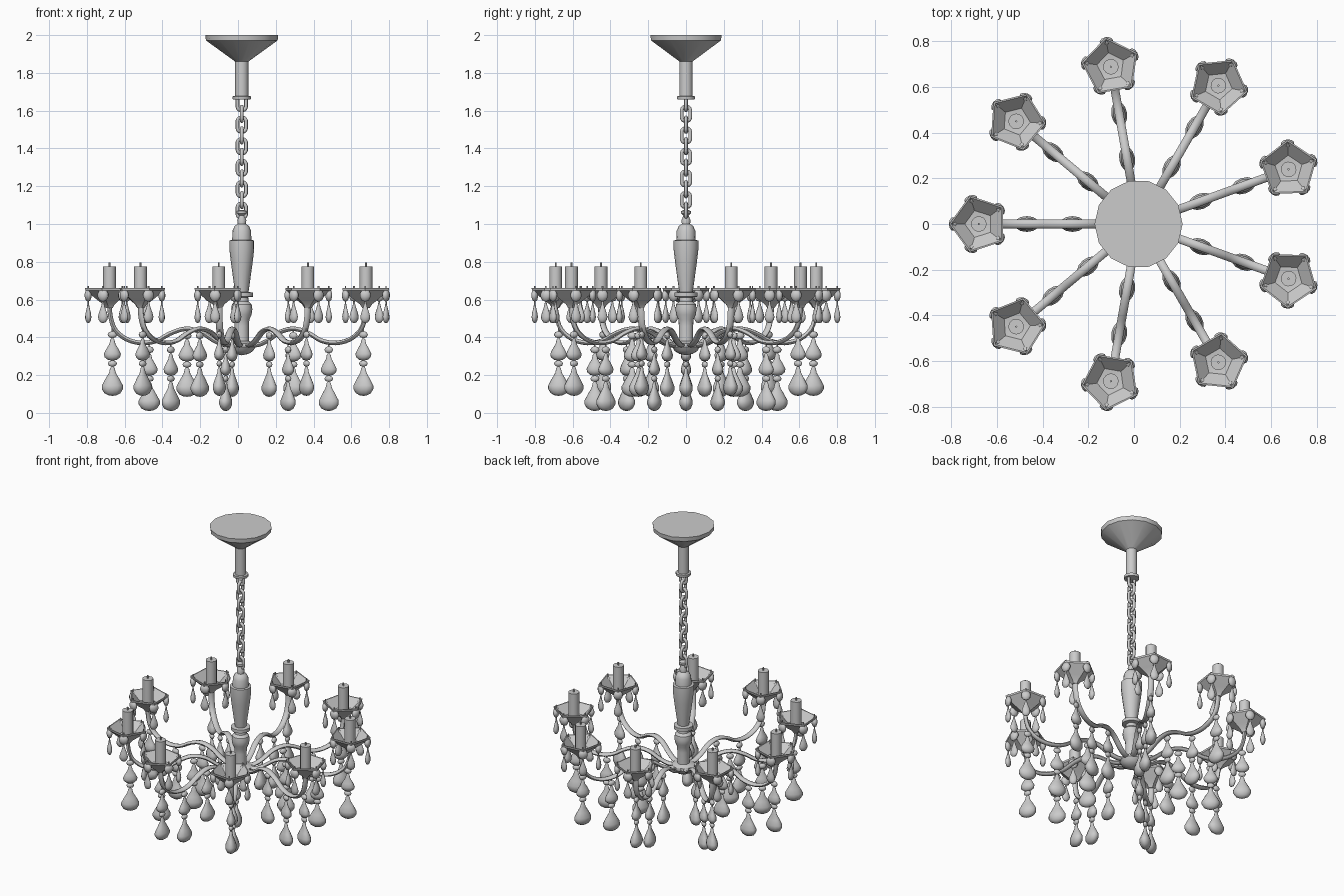
import bpy, bmesh, math
from mathutils import Vector, Matrix

if "Cube" in bpy.data.objects:
    bpy.data.objects.remove(bpy.data.objects["Cube"])

CX = 0.02          # axis of the chandelier
ARMS = 9
T = math.tau


def skin(bm, rings, closed=False, caps=True):
    """Join rings of points with quads."""
    vs = [[bm.verts.new(p) for p in r] for r in rings]
    n = len(vs[0])
    for k in range(len(vs) if closed else len(vs) - 1):
        a, b = vs[k], vs[(k + 1) % len(vs)]
        for i in range(n):
            j = (i + 1) % n
            bm.faces.new((a[i], a[j], b[j], b[i]))
    if caps and not closed:
        bm.faces.new(vs[0])
        bm.faces.new(vs[-1])


def lathe(bm, prof, sides, at=(0, 0, 0), sx=1, sy=1, turn=0.0, phase=0.0):
    """Revolve (radius, height) points, optionally flattened and turned."""
    m = Matrix.Translation(at) @ Matrix.Rotation(turn, 4, 'Z')
    skin(bm, [[m @ Vector((max(r, 0.0005) * math.cos(T * i / sides + phase) * sx,
                           max(r, 0.0005) * math.sin(T * i / sides + phase) * sy, z))
               for i in range(sides)] for r, z in prof])


def mesh_of(bm, name, angle=35):
    bmesh.ops.recalc_face_normals(bm, faces=bm.faces)
    me = bpy.data.meshes.new(name)
    bm.to_mesh(me)
    bm.free()
    me.shade_smooth()
    me.set_sharp_from_angle(angle=math.radians(angle))
    return me


def place(me, name, turn=0.0, z=0.0):
    ob = bpy.data.objects.new(name, me)
    ob.location = (CX, 0, z)
    ob.rotation_euler = (0, 0, turn)
    bpy.context.collection.objects.link(ob)
    return ob


def turned(name, prof, sides):
    bm = bmesh.new()
    lathe(bm, prof, sides)
    place(mesh_of(bm, name), name)


# ceiling canopy with its tube and collar
turned("ceiling_canopy", [(0.035, 1.86), (0.19, 1.972), (0.193, 2.0)], 14)
turned("ceiling_tube", [(0.046, 1.658), (0.048, 1.662), (0.048, 1.676),
                        (0.035, 1.678), (0.035, 1.87)], 14)

# turned central column
turned("column_top", [(0.01, 1.075), (0.026, 1.068), (0.026, 1.055), (0.014, 1.045),
                      (0.024, 1.02), (0.022, 1.0), (0.038, 0.99), (0.049, 0.965),
                      (0.051, 0.915), (0.066, 0.913), (0.066, 0.87), (0.058, 0.80),
                      (0.038, 0.655), (0.034, 0.63)], 16)
turned("column_base", [(0.034, 0.64), (0.06, 0.637), (0.06, 0.615), (0.034, 0.612),
                       (0.036, 0.59), (0.052, 0.575), (0.056, 0.55), (0.052, 0.52),
                       (0.04, 0.495), (0.038, 0.46), (0.038, 0.38), (0.072, 0.368),
                       (0.074, 0.35), (0.06, 0.328), (0.035, 0.312), (0.0, 0.305)], 16)

# chain: stadium-shaped links, alternately turned a quarter
bm = bmesh.new()
rings = []
N, R, H, W = 16, 0.023, 0.016, 0.010
for k in range(N):
    a = T * (k + 0.5) / N
    d = Vector((math.cos(a), 0, math.sin(a)))
    c = d * R + Vector((0, 0, H if d.z > 0 else -H))
    rings.append([c + d * W * math.cos(T * i / 8) + Vector((0, W * math.sin(T * i / 8), 0))
                  for i in range(8)])
skin(bm, rings, closed=True)
link = mesh_of(bm, "chain_link", 60)
for i in range(11):
    place(link, f"chain_link_{i + 1}", (i % 2) * math.pi / 2, 1.64 - 0.057 * i)

# curved arm: oval section swept along an S curve in the xz plane
pts = [Vector((x, 0, z)) for x, z in
       [(0.02, 0.36), (0.09, 0.36), (0.15, 0.385), (0.22, 0.43), (0.30, 0.445),
        (0.38, 0.42), (0.45, 0.382), (0.53, 0.37), (0.61, 0.39), (0.67, 0.44),
        (0.695, 0.51), (0.70, 0.58)]]
path = []
for k in range(len(pts) - 1):
    p0, p1, p2, p3 = (pts[max(k - 1, 0)], pts[k], pts[k + 1], pts[min(k + 2, len(pts) - 1)])
    for t in (0, 1 / 3, 2 / 3):
        path.append(0.5 * (2 * p1 + (p2 - p0) * t + (2 * p0 - 5 * p1 + 4 * p2 - p3) * t * t
                           + (3 * p1 - p0 - 3 * p2 + p3) * t ** 3))
path.append(pts[-1])
rings = []
for k, p in enumerate(path):
    d = (path[min(k + 1, len(path) - 1)] - path[max(k - 1, 0)]).normalized()
    up = Vector((-d.z, 0, d.x))
    rings.append([p + up * 0.012 * math.cos(T * i / 8) + Vector((0, 0.019 * math.sin(T * i / 8), 0))
                  for i in range(8)])
bm = bmesh.new()
skin(bm, rings)
arm = mesh_of(bm, "arm", 60)

# five-sided drip cup, open on top with a thin wall
bm = bmesh.new()
lathe(bm, [(0.02, 0.555), (0.034, 0.575), (0.065, 0.598), (0.128, 0.648), (0.13, 0.66),
           (0.122, 0.66), (0.062, 0.606), (0.0, 0.598)], 5, (0.70, 0, 0))
cup = mesh_of(bm, "drip_cup", 20)

# candle with wick
bm = bmesh.new()
lathe(bm, [(0.034, 0.595), (0.034, 0.775)], 14, (0.70, 0, 0))
lathe(bm, [(0.005, 0.77), (0.005, 0.795)], 6, (0.70, 0, 0))
candle = mesh_of(bm, "candle")

# long flattened pendants: bead, drop, bead, large drop (heights from pendant foot)
LONG = [(0.004, 0.36), (0.004, 0.342), (0.018, 0.337), (0.025, 0.324), (0.018, 0.311),
        (0.004, 0.306), (0.011, 0.297), (0.016, 0.275), (0.034, 0.245), (0.045, 0.222),
        (0.041, 0.205), (0.024, 0.191), (0.005, 0.187), (0.019, 0.182), (0.024, 0.171),
        (0.019, 0.160), (0.005, 0.155), (0.012, 0.147), (0.018, 0.122), (0.038, 0.088),
        (0.056, 0.055), (0.056, 0.036), (0.042, 0.014), (0.02, 0.003), (0.0, 0.0)]
bm = bmesh.new()
for x, foot in ((0.29, 0.085), (0.49, 0.01), (0.685, 0.09)):
    lathe(bm, LONG, 12, (x, 0, foot), 1, 0.62)
pendants = mesh_of(bm, "arm_pendants", 50)

# small cup drops: disc bead and teardrop at each cup corner
SHORT = [(0.005, 0.672), (0.005, 0.652), (0.02, 0.648), (0.03, 0.63), (0.03, 0.615),
         (0.02, 0.596), (0.005, 0.59), (0.006, 0.578), (0.011, 0.56), (0.022, 0.53),
         (0.027, 0.51), (0.025, 0.495), (0.015, 0.48), (0.0, 0.475)]
bm = bmesh.new()
for i in range(5):
    a = T * i / 5
    lathe(bm, SHORT, 10, (0.70 + 0.113 * math.cos(a), 0.113 * math.sin(a), 0), 0.62, 1, a)
drops = mesh_of(bm, "cup_drops", 50)

# repeat everything around the column, first arm pointing to -x
for i in range(ARMS):
    a = math.pi + T * i / ARMS
    for me in (arm, cup, candle, pendants, drops):
        place(me, f"{me.name}_{i + 1}", a)
